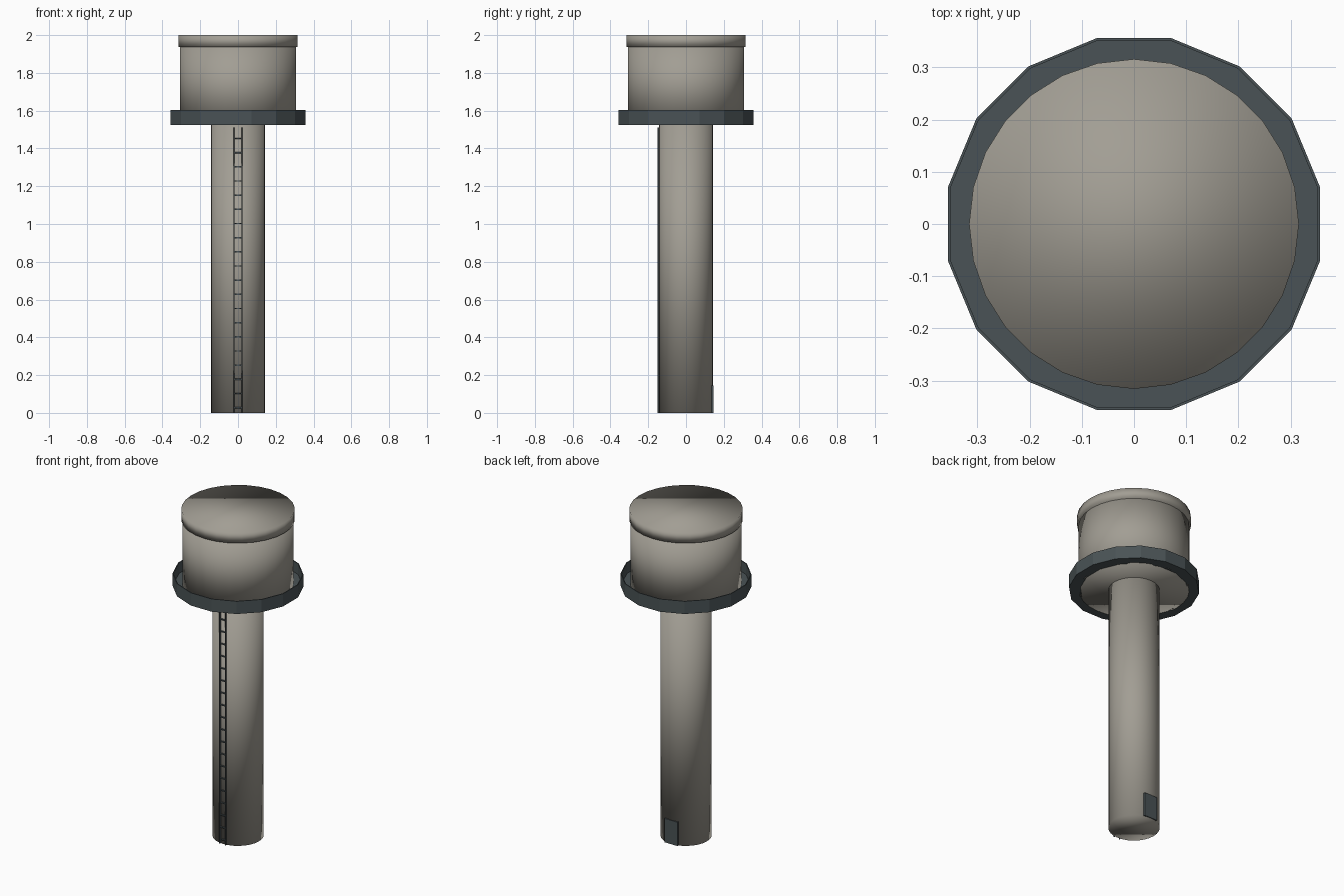
import bpy, bmesh, math
from mathutils import Matrix, Vector

cube = bpy.data.objects.get("Cube")
if cube:
    bpy.data.objects.remove(cube, do_unlink=True)


def material(name, rgb):
    m = bpy.data.materials.new(name)
    m.use_nodes = True
    m.diffuse_color = (*rgb, 1)
    m.node_tree.nodes["Principled BSDF"].inputs["Base Color"].default_value = (*rgb, 1)
    return m


concrete = material("warm_grey_concrete", (0.36, 0.34, 0.295))
steel = material("dark_slate_steel", (0.068, 0.086, 0.092))
SHAFT_R, TANK_R, LID_R = 0.143, 0.308, 0.316
DECK_Z, RAIL_Z, LID_Z, TOP_Z = 1.525, 1.603, 1.94, 2.0
RING_SIDES, RING_APOTHEM = 16, 0.356


def finish(name, bm, mat):
    bmesh.ops.recalc_face_normals(bm, faces=bm.faces)
    mesh = bpy.data.meshes.new(name)
    bm.to_mesh(mesh)
    bm.free()
    mesh.materials.append(mat)
    ob = bpy.data.objects.new(name, mesh)
    bpy.context.collection.objects.link(ob)
    return ob


def drum(name, radius, z0, z1, mat):
    """Upright cylinder with soft shading over its rims."""
    bpy.ops.mesh.primitive_cylinder_add(vertices=28, radius=radius, depth=z1 - z0,
                                        location=(0, 0, (z0 + z1) / 2))
    ob = bpy.context.object
    ob.name = name
    ob.data.materials.append(mat)
    bpy.ops.object.shade_smooth()


def add_box(bm, centre, size, turn=0.0):
    """Box placed at centre, then turned about the tower axis."""
    m = (Matrix.Rotation(turn, 4, 'Z') @ Matrix.Translation(Vector(centre))
         @ Matrix.Diagonal((*size, 1)))
    bmesh.ops.create_cube(bm, size=1, matrix=m)


# Shaft, tank and lid
drum("shaft", SHAFT_R, 0, DECK_Z + 0.005, concrete)
drum("tank", TANK_R, DECK_Z, LID_Z, concrete)
drum("lid", LID_R, LID_Z - 0.003, TOP_Z, concrete)

# Walkway floor around the tank base
bm = bmesh.new()
step = 2 * math.pi / RING_SIDES
outer = (RING_APOTHEM - 0.004) / math.cos(step / 2)
section = [(0.3, DECK_Z), (outer, DECK_Z), (outer, DECK_Z + 0.012), (0.3, DECK_Z + 0.012)]
rings = [[bm.verts.new((r * math.cos((i + 0.5) * step), r * math.sin((i + 0.5) * step), z))
          for r, z in section] for i in range(RING_SIDES)]
for i, ring in enumerate(rings):
    after = rings[(i + 1) % RING_SIDES]
    for j in range(4):
        k = (j + 1) % 4
        bm.faces.new((ring[j], ring[k], after[k], after[j]))
finish("walkway_floor", bm, steel)

# Parapet of flat panels
bm = bmesh.new()
for i in range(RING_SIDES):
    add_box(bm, (RING_APOTHEM - 0.002, 0, (DECK_Z + RAIL_Z) / 2),
            (0.005, 2 * RING_APOTHEM * math.tan(step / 2), RAIL_Z - DECK_Z), i * step)
finish("walkway_parapet", bm, steel)

# Ladder up the front
bm = bmesh.new()
ladder_y = -SHAFT_R - 0.004
for side in (-1, 1):
    add_box(bm, (side * 0.02, ladder_y, 0.755), (0.005, 0.01, 1.51))
for i in range(20):
    add_box(bm, (0, ladder_y, 0.028 + 0.075 * i), (0.04, 0.006, 0.007))
finish("ladder", bm, steel)

# Door at the back
bm = bmesh.new()
add_box(bm, (0, SHAFT_R - 0.005, 0.073), (0.088, 0.016, 0.146))
finish("door", bm, steel)
